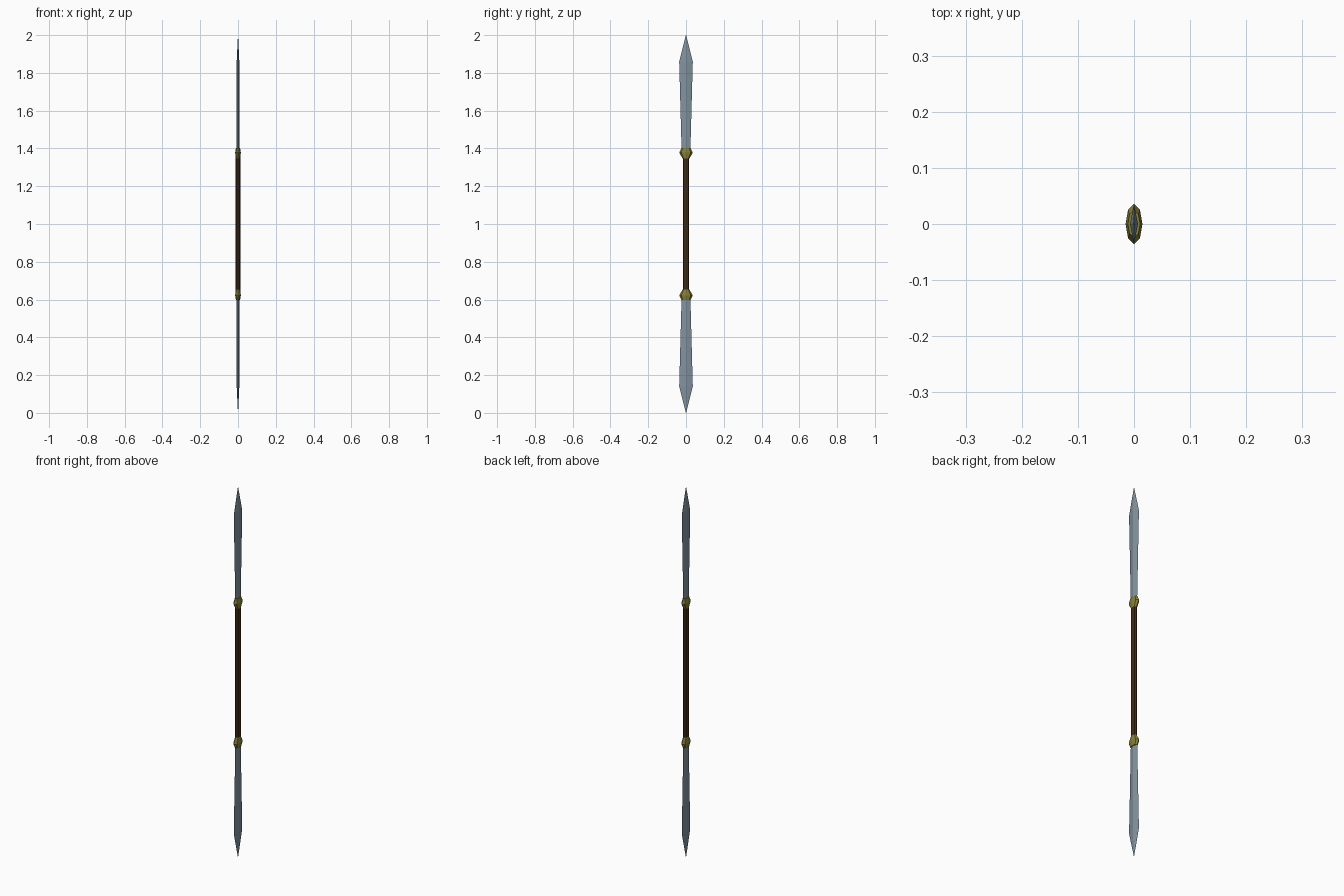
import bpy, bmesh, math

if "Cube" in bpy.data.objects:
    bpy.data.objects.remove(bpy.data.objects["Cube"])

def mat(name, c):
    m = bpy.data.materials.new(name)
    m.diffuse_color = (*c, 1)
    m.use_nodes = True
    m.node_tree.nodes["Principled BSDF"].inputs["Base Color"].default_value = m.diffuse_color
    return m

steel = mat("blue_grey_steel", (0.22, 0.29, 0.34))
brass = mat("dull_brass", (0.24, 0.21, 0.035))
wood = mat("dark_wood", (0.05, 0.025, 0.006))

def loft(name, sides, rings, material):
    """Stack of elliptical rings (z, x radius, y radius), flat shaded."""
    bm = bmesh.new()
    loops = []
    for z, rx, ry in rings:
        loops.append([bm.verts.new((rx * math.cos(2 * math.pi * i / sides),
                                    ry * math.sin(2 * math.pi * i / sides), z))
                      for i in range(sides)])
    for a, b in zip(loops, loops[1:]):
        for i in range(sides):
            j = (i + 1) % sides
            bm.faces.new((a[i], a[j], b[j], b[i]))
    bm.faces.new(loops[0])
    bm.faces.new(loops[-1])
    bmesh.ops.remove_doubles(bm, verts=bm.verts, dist=1e-5)
    bmesh.ops.recalc_face_normals(bm, faces=bm.faces)
    me = bpy.data.meshes.new(name)
    bm.to_mesh(me)
    bm.free()
    me.materials.append(material)
    ob = bpy.data.objects.new(name, me)
    bpy.context.collection.objects.link(ob)

# Grip between the two collars
loft("grip", 8, [(0.62, 0.012, 0.017), (1.38, 0.012, 0.017)], wood)

# Blade and collar profiles as distance from the middle, mirrored to both ends
blade = [(0.38, 0.007, 0.023), (0.86, 0.007, 0.036), (1.0, 0.0003, 0.0005)]
collar = [(0.347, 0.012, 0.018), (0.378, 0.015, 0.036), (0.402, 0.011, 0.024)]
for side, s in (("upper", 1), ("lower", -1)):
    loft(side + "_blade", 4, [(1 + s * d, x, y) for d, x, y in blade], steel)
    loft(side + "_collar", 8, [(1 + s * d, x, y) for d, x, y in collar], brass)
